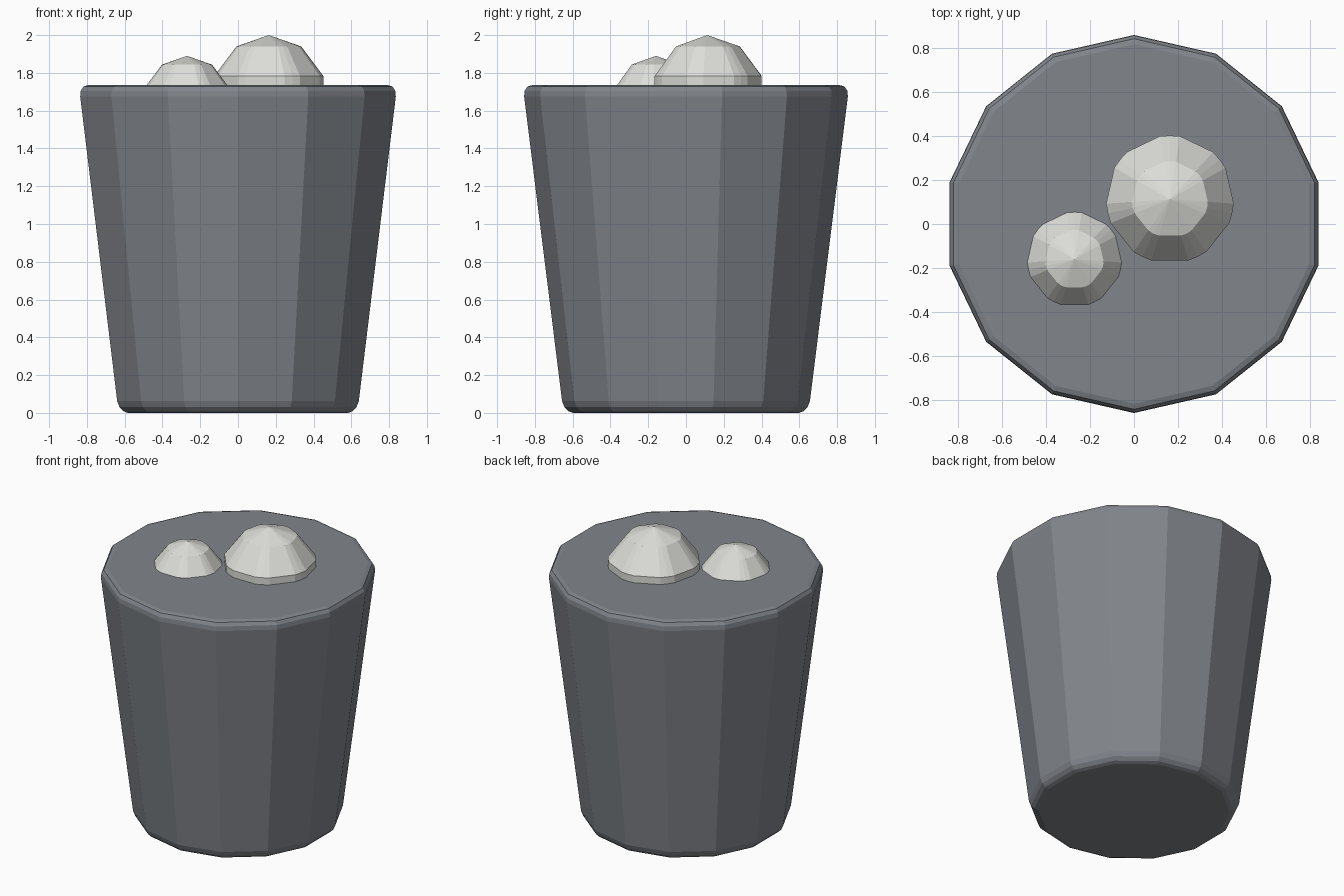
import bpy, bmesh, math

if "Cube" in bpy.data.objects:
    bpy.data.objects.remove(bpy.data.objects["Cube"])

def material(name, rgb):
    m = bpy.data.materials.new(name)
    m.diffuse_color = (*rgb, 1)
    m.use_nodes = True
    m.node_tree.nodes["Principled BSDF"].inputs["Base Color"].default_value = m.diffuse_color
    return m

def lathe(name, mat, angles, profile, loc=(0, 0, 0), apex=None):
    """Flat-shaded loft: profile is a list of (z, [radius per angle])."""
    bm = bmesh.new()
    rings = [[bm.verts.new((r * math.cos(a), r * math.sin(a), z))
              for a, r in zip(angles, radii)] for z, radii in profile]
    n = len(angles)
    for lo, hi in zip(rings, rings[1:]):
        for i in range(n):
            j = (i + 1) % n
            bm.faces.new((lo[i], lo[j], hi[j], hi[i]))
    bm.faces.new(rings[0][::-1])
    if apex is None:
        bm.faces.new(rings[-1])
    else:
        tip = bm.verts.new((0, 0, apex))
        for i in range(n):
            bm.faces.new((rings[-1][i], rings[-1][(i + 1) % n], tip))
    bmesh.ops.recalc_face_normals(bm, faces=bm.faces)
    me = bpy.data.meshes.new(name)
    bm.to_mesh(me)
    bm.free()
    me.materials.append(mat)
    ob = bpy.data.objects.new(name, me)
    ob.location = loc
    bpy.context.collection.objects.link(ob)
    return ob

grey = material("slate grey", (0.22, 0.235, 0.26))
pale = material("pale stone", (0.73, 0.73, 0.70))

# Tapered 14-sided body with rounded rims
body_angles = [math.radians(90) + i * math.tau / 14 for i in range(14)]
body_profile = [(0, 0.598), (0.009, 0.622), (0.03, 0.643), (0.062, 0.656),
                (1.675, 0.857), (1.705, 0.854), (1.727, 0.84), (1.735, 0.815)]
lathe("tapered_body", grey, body_angles, [(z, [r] * 14) for z, r in body_profile])

# Pebbles: squashed seven-sided spheres with rounded corners
pebble_angles, wide, narrow = [], [], []
for k in range(7):
    corner = math.radians(90) + k * math.tau / 7
    for off, rw, rn in ((-9, 0.290, 0.172), (0, 0.289, 0.173), (9, 0.290, 0.172)):
        pebble_angles.append(corner + math.radians(off))
        wide.append(rw)
        narrow.append(rn)

def pebble(name, x, y, top, s):
    h = 0.314 * s
    c = top - h
    w, n = [r * s for r in wide], [r * s for r in narrow]
    lathe(name, pale, pebble_angles,
          [(c - 0.809 * h, n), (c - 0.309 * h, w), (c + 0.309 * h, w), (c + 0.809 * h, n)],
          (x, y, 0), top)

pebble("large_pebble", 0.163, 0.112, 2.0, 1.0)
pebble("small_pebble", -0.27, -0.16, 1.89, 0.77)
